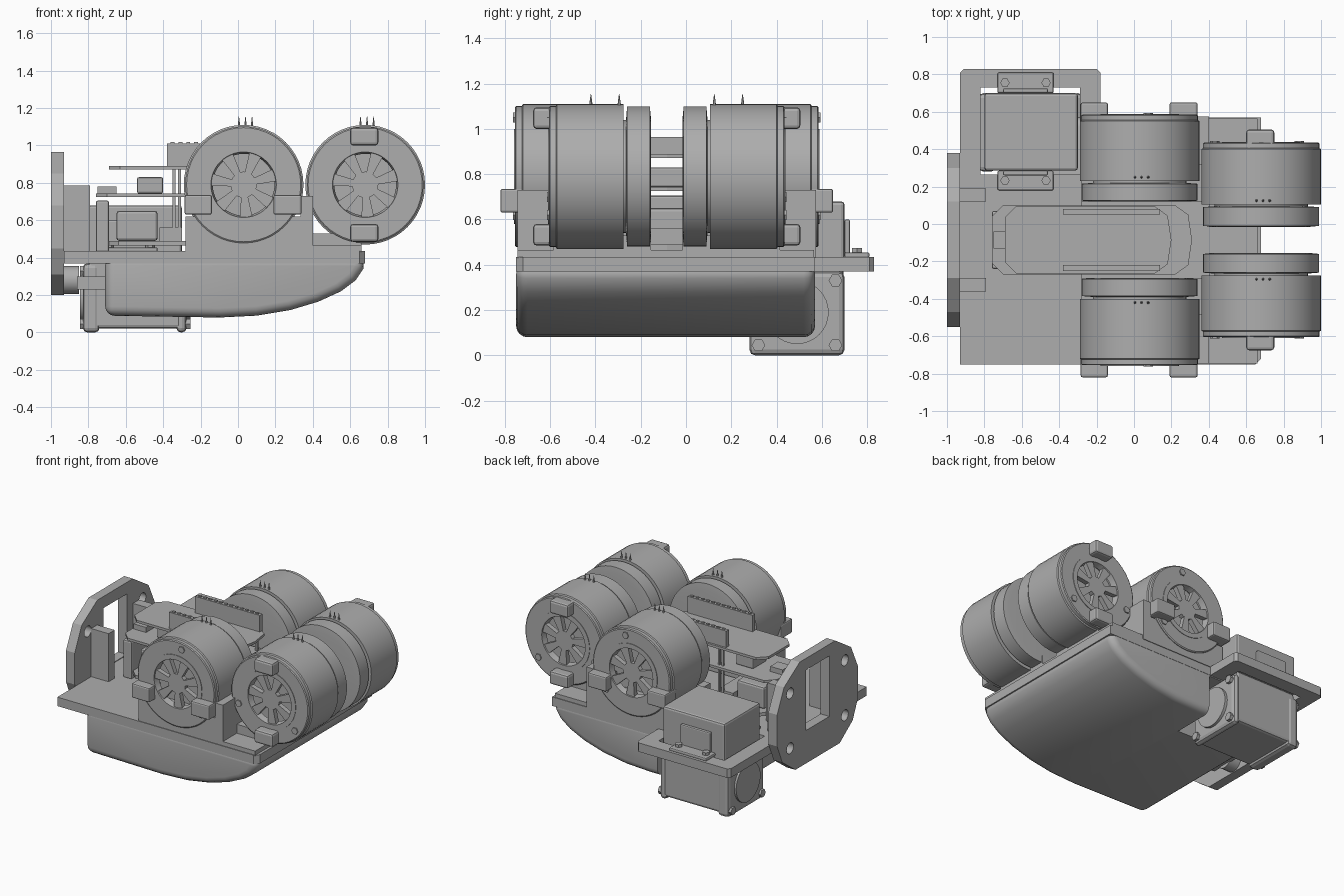
import bpy
import bmesh
from math import sin, cos, pi, radians
from mathutils import Vector

default_cube = bpy.data.objects.get("Cube")
if default_cube:
    bpy.data.objects.remove(default_cube, do_unlink=True)

grey = bpy.data.materials.new("plain grey")
grey.use_nodes = True
COLOUR = (0.42, 0.42, 0.42, 1)
grey.diffuse_color = COLOUR
grey.node_tree.nodes["Principled BSDF"].inputs["Base Color"].default_value = COLOUR

MIDDLE = -0.085  # the drive drums mirror about this y position


def activate(obj):
    bpy.ops.object.select_all(action="DESELECT")
    obj.select_set(True)
    bpy.context.view_layer.objects.active = obj


def finish(name, bm, bevel=0, segments=2, smooth=False):
    bmesh.ops.recalc_face_normals(bm, faces=bm.faces[:])
    mesh = bpy.data.meshes.new(name)
    bm.to_mesh(mesh)
    bm.free()
    mesh.materials.append(grey)
    obj = bpy.data.objects.new(name, mesh)
    bpy.context.collection.objects.link(obj)
    activate(obj)
    if bevel:
        mod = obj.modifiers.new("rounding", "BEVEL")
        mod.width, mod.segments = bevel, segments
        mod.limit_method = "ANGLE"
        mod.angle_limit = radians(40)
        bpy.ops.object.modifier_apply(modifier=mod.name)
    if smooth:
        bpy.ops.object.shade_smooth_by_angle(angle=radians(35))
    return obj


def prism(name, points, axis, start, end, **style):
    """Extrude a flat outline along the given axis."""
    def place(point, depth):
        coords = list(point)
        coords.insert("xyz".index(axis), depth)
        return coords
    bm = bmesh.new()
    low = [bm.verts.new(place(p, start)) for p in points]
    high = [bm.verts.new(place(p, end)) for p in points]
    bm.faces.new(low)
    bm.faces.new(high)
    count = len(points)
    for i in range(count):
        j = (i + 1) % count
        bm.faces.new((low[i], low[j], high[j], high[i]))
    return finish(name, bm, **style)


def box(name, xs, ys, zs, **style):
    outline = [(x, y) for x, y in zip((xs[0], xs[1], xs[1], xs[0]), (ys[0], ys[0], ys[1], ys[1]))]
    return prism(name, outline, "z", zs[0], zs[1], **style)


def disc(name, axis, centre, radius, start, end, sides=32):
    ring = [(centre[0] + radius * cos(2 * pi * i / sides),
             centre[1] + radius * sin(2 * pi * i / sides)) for i in range(sides)]
    return prism(name, ring, axis, start, end, smooth=True)


def lathe(name, profile, cx, cz, side, sides=48):
    """Turn (radius, distance from middle) points around a y axis."""
    bm = bmesh.new()
    rings = []
    for radius, out in profile:
        rings.append([bm.verts.new((cx + radius * cos(2 * pi * i / sides), MIDDLE + side * out,
                                    cz + radius * sin(2 * pi * i / sides))) for i in range(sides)])
    for a, b in zip(rings, rings[1:]):
        for i in range(sides):
            j = (i + 1) % sides
            bm.faces.new((a[i], a[j], b[j], b[i]))
    bm.faces.new(rings[0])
    bm.faces.new(rings[-1])
    return finish(name, bm, smooth=True)


def cut(target, cutter):
    activate(target)
    mod = target.modifiers.new("opening", "BOOLEAN")
    mod.operation, mod.object, mod.solver = "DIFFERENCE", cutter, "EXACT"
    bpy.ops.object.modifier_apply(modifier=mod.name)
    bpy.data.objects.remove(cutter, do_unlink=True)


def span(side, near, far):
    return sorted((MIDDLE + side * near, MIDDLE + side * far))


# Curved lower hull with a notch for the actuator
hull_side = [(-0.71, 0.41), (-0.71, 0.09), (-0.1, 0.08), (0.1, 0.09), (0.28, 0.12), (0.43, 0.165),
             (0.55, 0.22), (0.63, 0.28), (0.67, 0.34), (0.675, 0.41)]
hull = prism("hull", hull_side, "y", -0.75, 0.57, bevel=0.05, segments=4, smooth=True)
cut(hull, box("hull_cutter", (-1, -0.17), (0.25, 1), (-1, 0.36)))

# Deck with the side arm
deck_outline = [(-0.93, -0.75), (0.65, -0.75), (0.68, -0.72), (0.68, 0.57), (-0.18, 0.57),
                (-0.18, 0.81), (-0.2, 0.83), (-0.91, 0.83), (-0.93, 0.81)]
deck = prism("deck", deck_outline, "z", 0.37, 0.435)
cut(deck, box("deck_cutter", (-0.82, -0.29), (0.265, 0.73), (0.3, 0.5)))
box("deck_riser", (-0.28, 0.66), (-0.745, 0.565), (0.43, 0.465))


def drum(name, cx, near, far, body, side):
    """One drive unit: a disc, a housing and a spoked wheel in its end."""
    cz, r, hole = 0.79, 0.32, 0.21
    lathe(name + "_disc", [(0.26, near), (r - 0.01, near + 0.005), (r - 0.01, body - 0.015),
                           (0.25, body - 0.01), (0.25, body), (r, body), (r, far - 0.035),
                           (r - 0.008, far - 0.03), (r - 0.008, far - 0.005), (r - 0.015, far),
                           (hole, far), (hole, far - 0.09)], cx, cz, side)
    # Spoked wheel
    y0, y1 = span(side, far - 0.04, far - 0.005)
    lathe(name + "_rim", [(hole, far - 0.04), (hole, far + 0.004), (0.175, far + 0.004),
                          (0.165, far - 0.04)], cx, cz, side)
    rim = bpy.context.object
    bm = bmesh.new()
    bm.from_mesh(rim.data)
    bmesh.ops.delete(bm, geom=[f for f in bm.faces if len(f.verts) > 4], context="FACES_ONLY")
    bm.to_mesh(rim.data)
    bm.free()
    disc(name + "_hub", "y", (cx, cz), 0.07, y0, y1, sides=24)
    for k in range(7):
        angle = 2 * pi * k / 7 + 0.3
        along = Vector((cos(angle), sin(angle)))
        across = Vector((-along.y, along.x))
        centre = Vector((cx, cz))
        points = [centre + along * d + across * w for d, w in
                  ((0.05, -0.016), (0.19, -0.036), (0.19, 0.036), (0.05, 0.016))]
        prism(name + "_spoke", [tuple(p) for p in points], "y", y0, y1)
    # Bolt heads on the end face
    for k in range(3):
        angle = radians(80 + 120 * k)
        spot = (cx + 0.265 * cos(angle), cz + 0.265 * sin(angle))
        disc(name + "_bolt", "y", spot, 0.025, *span(side, far - 0.01, far + 0.008), sides=6)
    # Three wire pins on the crown
    for k in (-1, 0, 1):
        bm = bmesh.new()
        bmesh.ops.create_cone(bm, segments=6, radius1=0.009, radius2=0.001, depth=0.06, cap_ends=True)
        y = MIDDLE + side * (body + 0.02)
        bmesh.ops.translate(bm, verts=bm.verts[:], vec=(cx + 0.01 + k * 0.035, y, 1.125))
        finish(name + "_pin", bm)


for side, tag in ((-1, "front"), (1, "back")):
    drum(tag + "_inner_drum", 0.03, 0.205, 0.67, 0.315, side)
    drum(tag + "_outer_drum", 0.68, 0.07, 0.52, 0.19, side)
    # Cradle and stop post under the inner drum
    box(tag + "_cradle", (-0.28, 0.4), span(side, 0.205, 0.66), (0.43, 0.62))
    box(tag + "_post", (0.335, 0.4), span(side, 0.4, 0.66), (0.43, 0.73))
    # Lugs that hold the drums
    for xs in ((-0.285, -0.14), (0.19, 0.34)):
        box(tag + "_side_lug", xs, span(side, 0.6, 0.735), (0.63, 0.735), bevel=0.01)
    for zs in ((1.0, 1.095), (0.485, 0.58)):
        box(tag + "_end_lug", (0.6, 0.75), span(side, 0.47, 0.59), zs, bevel=0.015)
    # Saddle under the outer drum
    box(tag + "_saddle", (0.4, 0.66), span(side, 0.07, 0.5), (0.43, 0.53))
    # Gusset behind the end plate
    box(tag + "_gusset", (-0.935, -0.79), span(side, 0.205, 0.275), (0.43, 0.785))
    # Upright header strip with teeth
    box(tag + "_header", (-0.38, 0.14), span(side, 0.135, 0.165), (0.88, 1.01))
    for k in range(12):
        x = -0.36 + k * 0.042
        box(tag + "_header_tooth", (x, x + 0.02), span(side, 0.142, 0.158), (1.0, 1.018))

# End plate with a central slot and bolt holes
plate_outline = [(-0.34, 0.2), (0.17, 0.2), (0.32, 0.31), (0.38, 0.45), (0.38, 0.68), (0.3, 0.85),
                 (0.12, 0.965), (-0.29, 0.965), (-0.47, 0.85), (-0.55, 0.68), (-0.55, 0.45), (-0.49, 0.31)]
plate = prism("end_plate", plate_outline, "x", -1, -0.93)
cut(plate, box("slot_cutter", (-1.1, -0.9), (-0.22, 0.05), (0.44, 0.88)))
for y in (-0.4, 0.23):
    for z in (0.38, 0.78):
        cut(plate, disc("hole_cutter", "x", (y, z), 0.04, -1.1, -0.9, sides=12))
disc("plate_boss", "x", (MIDDLE, 0.28), 0.075, -0.94, -0.85, sides=16)
box("boss_bracket", (-0.86, -0.7), (-0.2, 0.03), (0.23, 0.3))

# Actuator: lower motor and upper gearbox, through the arm
box("motor_body", (-0.8, -0.3), (0.285, 0.695), (0.02, 0.4), bevel=0.02)
box("motor_front_flange", (-0.33, -0.275), (0.28, 0.7), (0, 0.37), bevel=0.025)
box("motor_rear_flange", (-0.83, -0.74), (0.28, 0.7), (0, 0.37), bevel=0.025)
for xs in ((-0.28, -0.255), (-0.845, -0.82)):
    disc("motor_boss", "x", (0.49, 0.19), 0.14, *xs)
    for y in (0.32, 0.66):
        for z in (0.045, 0.33):
            disc("motor_bolt", "x", (y, z), 0.03, *xs, sides=6)
box("gearbox", (-0.8, -0.3), (0.285, 0.7), (0.39, 0.68), bevel=0.015)
for wall, foot in (((0.7, 0.725), (0.7, 0.81)), ((0.26, 0.285), (0.18, 0.285))):
    box("gearbox_bracket_foot", (-0.73, -0.43), foot, (0.43, 0.455), bevel=0.008)
    box("gearbox_bracket_wall", (-0.7, -0.46), wall, (0.43, 0.6), bevel=0.008)
    for x in (-0.69, -0.47):
        disc("bracket_bolt", "z", (x, sum(foot) / 2), 0.025, 0.43, 0.475, sides=6)


def board(name, left, right, half, z, thick):
    outline = [(left + 0.06, -half), (right - 0.09, -half), (right - 0.02, 0.05 - half), (right, 0),
               (right - 0.02, half - 0.05), (right - 0.09, half), (left + 0.06, half),
               (left, half - 0.06), (left, 0.06 - half)]
    prism(name, [(x, y + MIDDLE) for x, y in outline], "z", z, z + thick)


# Stacked circuit boards and their components
board("upper_board", -0.69, 0.2, 0.18, 0.872, 0.018)
board("middle_board", -0.76, 0.31, 0.185, 0.725, 0.018)
board("lower_tray", -0.7, 0.31, 0.185, 0.465, 0.025)
box("board_connector", (-0.54, -0.4), (-0.16, 0), (0.743, 0.83), bevel=0.01)
box("tray_connector", (-0.65, -0.43), (-0.2, 0.03), (0.49, 0.65), bevel=0.015)
box("tray_chip", (-0.42, -0.3), (-0.24, 0.06), (0.49, 0.56))
box("tray_end_wall", (-0.76, -0.69), (-0.24, 0.07), (0.43, 0.705), bevel=0.01)
box("board_tip", (-0.75, -0.65), (-0.13, -0.04), (0.743, 0.78))
for x in (-0.35, -0.32, 0.1):
    for side in (-1, 1):
        y0, y1 = span(side, 0.14, 0.155)
        box("board_standoff", (x, x + 0.015), (y0, y1), (0.48, 0.88))
